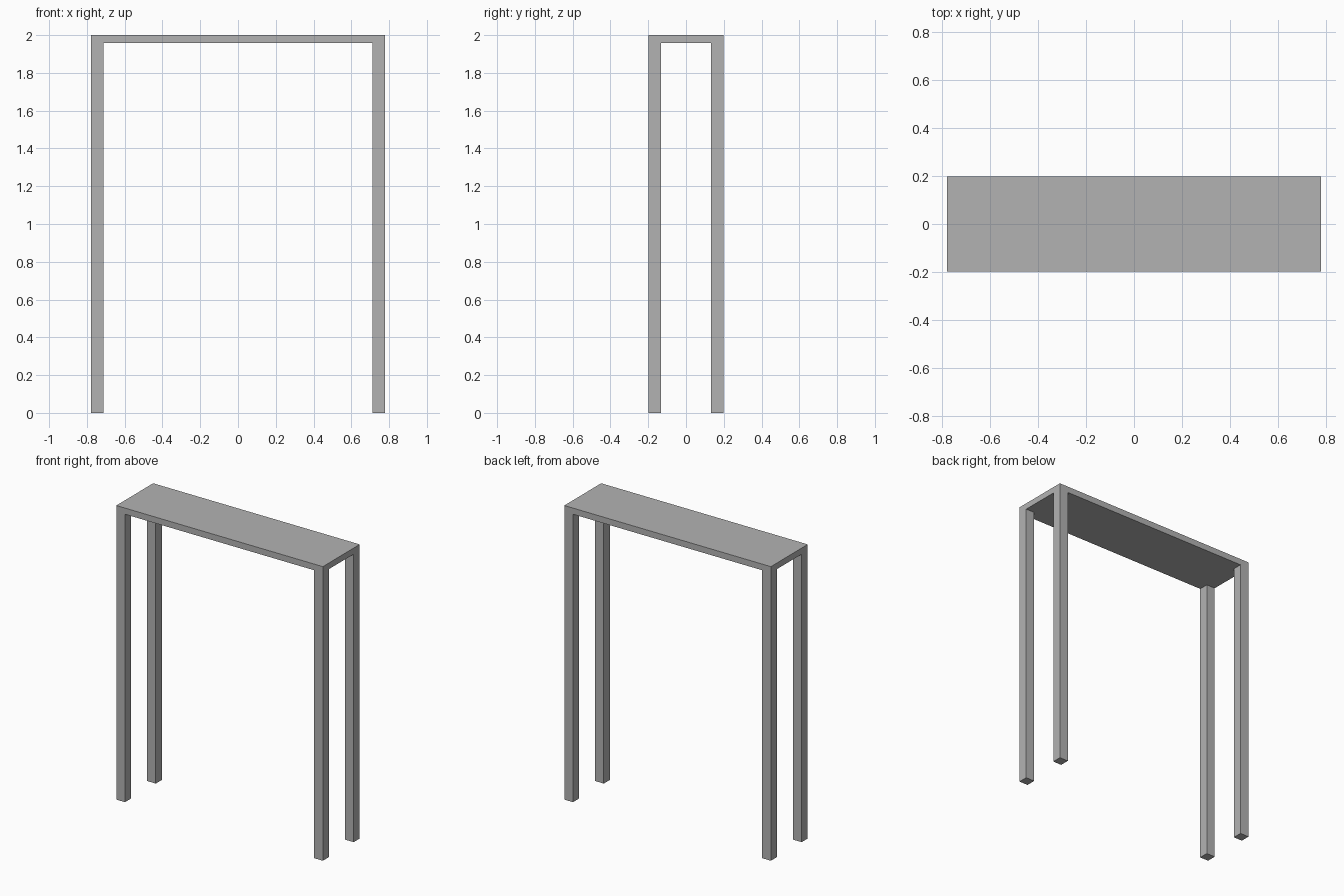
import bpy
import bmesh

HALF_X, HALF_Y, HEIGHT = 0.777, 0.198, 2.0
LEG, SLAB = 0.065, 0.042

cube = bpy.data.objects.get("Cube")
if cube:
    bpy.data.objects.remove(cube, do_unlink=True)

# Plain grey finish
grey = bpy.data.materials.new("grey")
grey.use_nodes = True
colour = (0.45, 0.45, 0.45, 1)
grey.diffuse_color = colour
grey.node_tree.nodes["Principled BSDF"].inputs["Base Color"].default_value = colour

# Table top: a slab divided by cuts along the inner leg lines
bm = bmesh.new()
bmesh.ops.create_cube(bm, size=1)
bmesh.ops.scale(bm, vec=(2 * HALF_X, 2 * HALF_Y, SLAB), verts=bm.verts)
bmesh.ops.translate(bm, vec=(0, 0, HEIGHT - SLAB / 2), verts=bm.verts)
for axis, half in ((0, HALF_X), (1, HALF_Y)):
    for side in (-1, 1):
        point, normal = [0, 0, 0], [0, 0, 0]
        point[axis], normal[axis] = side * (half - LEG), 1
        bmesh.ops.bisect_plane(bm, geom=bm.verts[:] + bm.edges[:] + bm.faces[:],
                               plane_co=point, plane_no=normal)

# Legs: the four corner squares underneath, extruded to the floor
bm.normal_update()
corners = []
for face in bm.faces:
    centre = face.calc_center_median()
    if face.normal.z < -0.9 and abs(centre.x) > HALF_X - LEG and abs(centre.y) > HALF_Y - LEG:
        corners.append(face)
for face in bmesh.ops.extrude_discrete_faces(bm, faces=corners)["faces"]:
    for vert in face.verts:
        vert.co.z = 0

# Clear the construction cuts from the flat surfaces
bmesh.ops.dissolve_limit(bm, angle_limit=0.01, verts=bm.verts[:], edges=bm.edges[:])
bmesh.ops.recalc_face_normals(bm, faces=bm.faces[:])

mesh = bpy.data.meshes.new("console_table")
bm.to_mesh(mesh)
bm.free()
mesh.materials.append(grey)
table = bpy.data.objects.new("console_table", mesh)
bpy.context.collection.objects.link(table)
